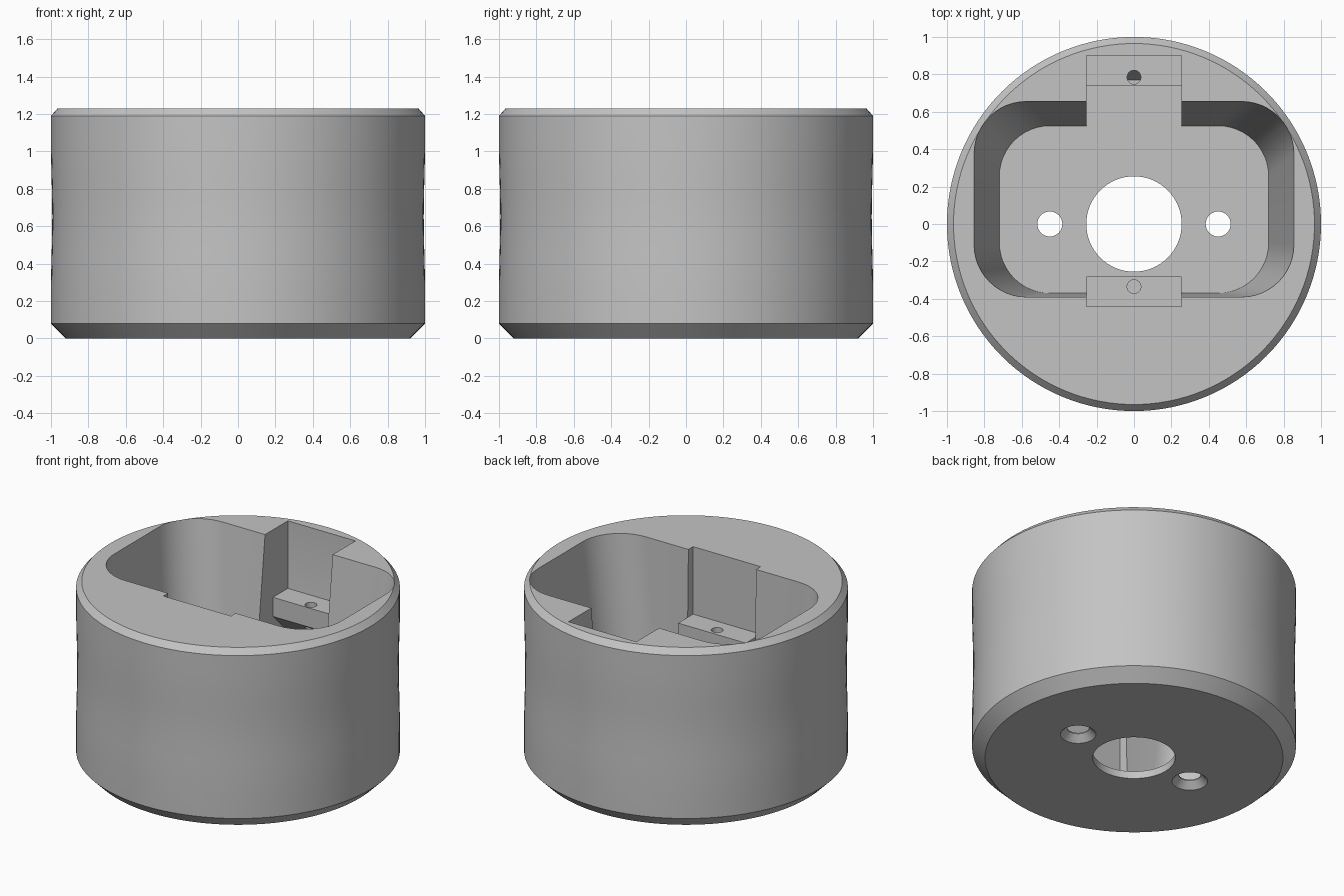
import bpy, bmesh, math

if "Cube" in bpy.data.objects:
    bpy.data.objects.remove(bpy.data.objects["Cube"])

grey = bpy.data.materials.new("plain_grey")
grey.diffuse_color = (0.55, 0.55, 0.55, 1)
grey.use_nodes = True
grey.node_tree.nodes["Principled BSDF"].inputs["Base Color"].default_value = grey.diffuse_color
FLOOR, TOP, HALF = 0.05, 1.23, 0.255


def make(name, bm):
    bmesh.ops.recalc_face_normals(bm, faces=bm.faces[:])
    me = bpy.data.meshes.new(name)
    bm.to_mesh(me)
    bm.free()
    me.materials.append(grey)
    ob = bpy.data.objects.new(name, me)
    bpy.context.collection.objects.link(ob)
    return ob


def loft(name, rings):
    """Closed solid through rings with equal point counts."""
    bm = bmesh.new()
    vs = [[bm.verts.new(p) for p in ring] for ring in rings]
    n = len(vs[0])
    for a, b in zip(vs, vs[1:]):
        for i in range(n):
            j = (i + 1) % n
            bm.faces.new((a[i], a[j], b[j], b[i]))
    bm.faces.new(vs[0][::-1])
    bm.faces.new(vs[-1])
    return make(name, bm)


def turned(name, profile, x=0, y=0, n=32):
    """Round solid from (radius, height) pairs."""
    return loft(name, [[(x + r * math.cos(2 * math.pi * i / n),
                         y + r * math.sin(2 * math.pi * i / n), z)
                        for i in range(n)] for r, z in profile])


def prism(name, outline, half):
    """(y, z) outline extruded along x."""
    return loft(name, [[(x, y, z) for y, z in outline] for x in (-half, half)])


def rounded(x, y0, y1, r, z, seg=12):
    pts = []
    corners = ((x - r, y1 - r), (r - x, y1 - r), (r - x, y0 + r), (x - r, y0 + r))
    for k, (cx, cy) in enumerate(corners):
        for i in range(seg + 1):
            a = math.pi / 2 * (k + i / seg)
            pts.append((cx + r * math.cos(a), cy + r * math.sin(a), z))
    return pts


def cut(ob, cutter):
    mod = ob.modifiers.new("cut", 'BOOLEAN')
    mod.operation, mod.solver, mod.object = 'DIFFERENCE', 'EXACT', cutter
    bpy.context.view_layer.objects.active = ob
    bpy.ops.object.modifier_apply(modifier=mod.name)
    bpy.data.objects.remove(cutter)


def smooth(ob):
    bpy.ops.object.select_all(action='DESELECT')
    ob.select_set(True)
    bpy.context.view_layer.objects.active = ob
    bpy.ops.object.shade_smooth_by_angle(angle=math.radians(25))


# Round housing with chamfered rims and a very slight waist
waist = [(1 - 0.007 * math.sin(math.pi * t / 8) ** 2, 0.25 + 0.8 * t / 8) for t in range(9)]
body = turned("housing", [(0.92, 0), (1, 0.08)] + waist + [(1, 1.19), (0.965, TOP)], n=128)

# Tapered pocket, continued a little above the rim
k = 0.1 / (TOP - FLOOR)
cut(body, loft("pocket_cutter", [
    rounded(0.72, -0.37, 0.525, 0.27, FLOOR),
    rounded(0.855 + 0.135 * k, -0.39 - 0.02 * k, 0.655 + 0.13 * k, 0.28, TOP + 0.1)]))

# Cross slot
cut(body, prism("slot_cutter", [(-0.44, FLOOR), (0.77, FLOOR), (0.90, 0.48),
                                (0.90, TOP + 0.1), (-0.44, TOP + 0.1)], HALF))

# Centre hole and two countersunk floor holes
cut(body, turned("centre_cutter", [(HALF, -0.1), (HALF, 0.2)], n=64))
for x in (-0.45, 0.45):
    cut(body, turned("screw_cutter", [(0.11, -0.1), (0.11, 0), (0.067, 0.043),
                                      (0.067, 0.2)], x))
smooth(body)

# Screw ledges with sloping undersides
for name, wall, edge, hole in (("back_ledge", 0.90, 0.74, 0.785),
                               ("front_ledge", -0.44, -0.28, -0.335)):
    ledge = prism(name, [(edge, 0.77), (edge, 0.64), (wall, 0.48), (wall, 0.77)], HALF)
    cut(ledge, turned("ledge_hole_cutter", [(0.037, 0.3), (0.037, 0.9)], 0, hole, 24))
    smooth(ledge)
